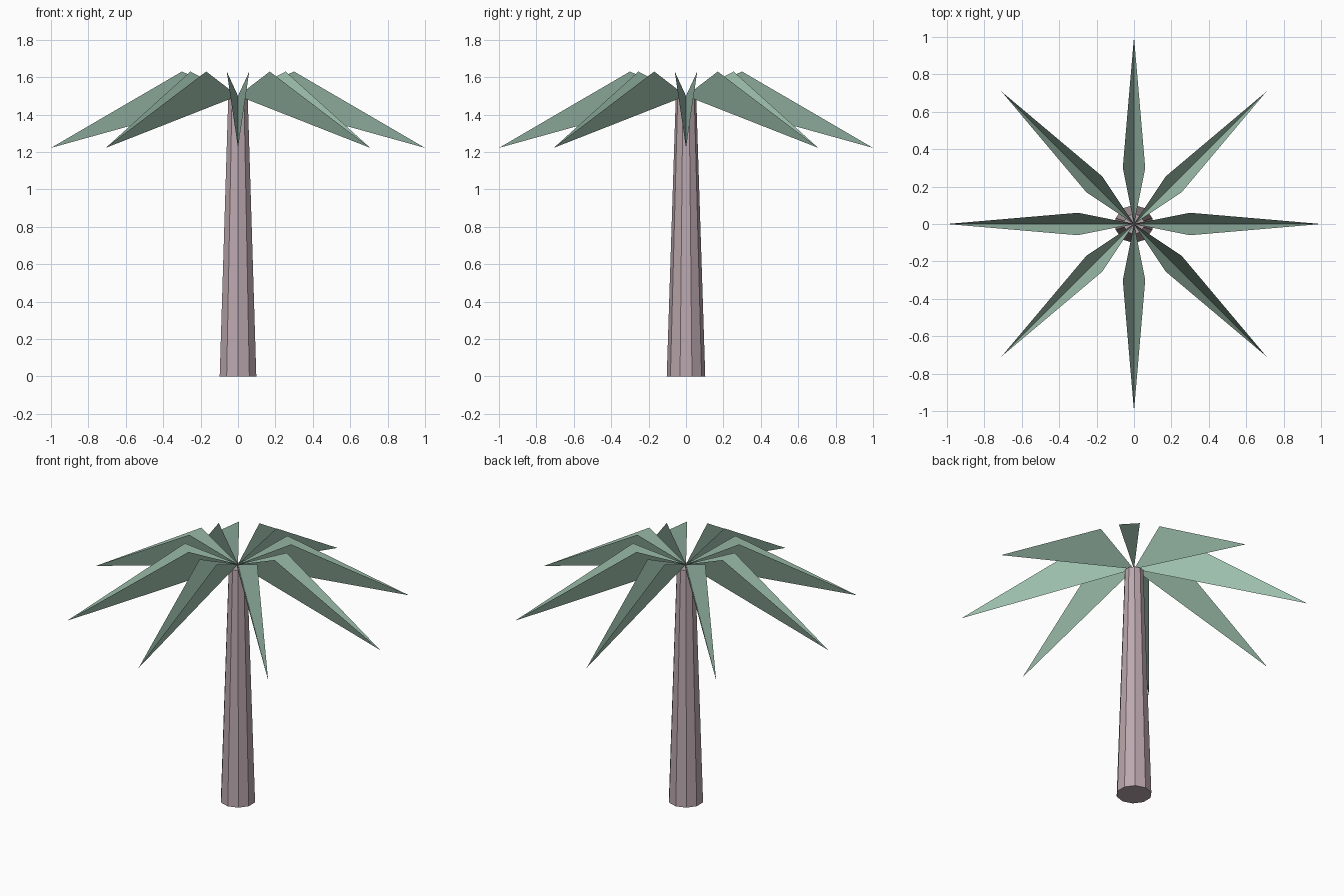
import bpy, bmesh
from math import radians
from mathutils import Matrix, Vector

if "Cube" in bpy.data.objects:
    bpy.data.objects.remove(bpy.data.objects["Cube"])


def material(name, color):
    m = bpy.data.materials.new(name)
    m.diffuse_color = (*color, 1)
    m.use_nodes = True
    m.node_tree.nodes["Principled BSDF"].inputs["Base Color"].default_value = m.diffuse_color
    return m


bark = material("bark", (0.5, 0.39, 0.42))
green = material("leaf_green", (0.35, 0.54, 0.43))

# Trunk: tapered ten-sided cone
TRUNK_TOP = 1.485
bpy.ops.mesh.primitive_cone_add(vertices=10, radius1=0.103, radius2=0.055,
                                depth=TRUNK_TOP, location=(0, 0, TRUNK_TOP / 2))
trunk = bpy.context.object
trunk.name = "trunk"
trunk.data.materials.append(bark)

# Fronds: V-folded leaves, two triangles sharing a straight keel
BASE, TIP = Vector((0, 0, 1.5)), Vector((1.0, 0, 1.222))


def add_frond(index, count=8):
    bm = bmesh.new()
    base, tip = bm.verts.new(BASE), bm.verts.new(TIP)
    left = bm.verts.new((0.3, 0.06, 1.63))
    right = bm.verts.new((0.3, -0.06, 1.63))
    bm.faces.new((base, tip, left))
    bm.faces.new((base, right, tip))
    bm.transform(Matrix.Rotation(radians(360 * index / count), 4, 'Z'))
    mesh = bpy.data.meshes.new("frond")
    bm.to_mesh(mesh)
    bm.free()
    mesh.materials.append(green)
    bpy.context.collection.objects.link(
        bpy.data.objects.new(f"frond_{index + 1}", mesh))


for i in range(8):
    add_frond(i)
